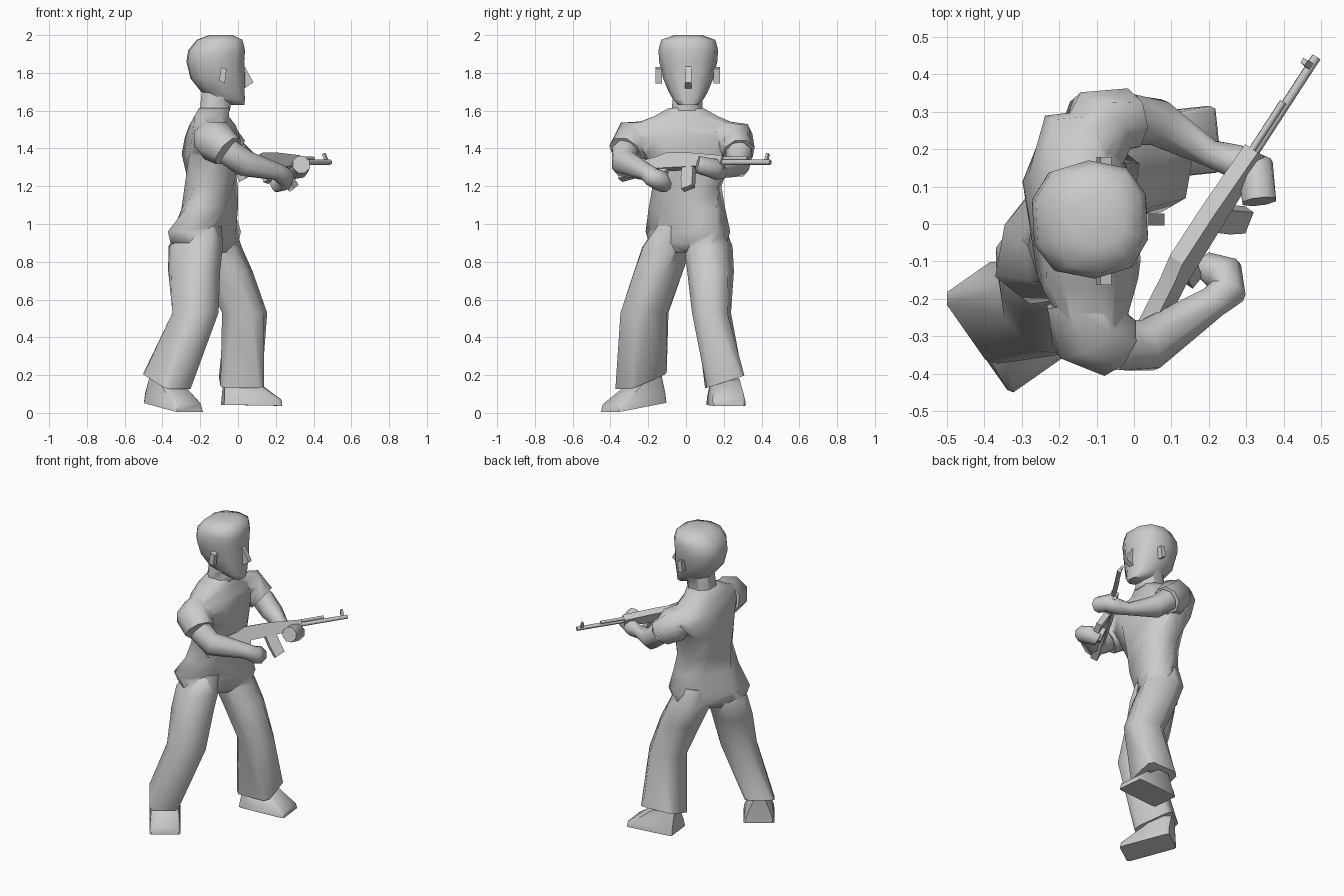
import bpy, bmesh, math
from mathutils import Matrix, Vector

if "Cube" in bpy.data.objects:
    bpy.data.objects.remove(bpy.data.objects["Cube"])

R = math.radians


def finish(name, bm, angle):
    bmesh.ops.recalc_face_normals(bm, faces=bm.faces[:])
    me = bpy.data.meshes.new(name)
    bm.to_mesh(me)
    bm.free()
    ob = bpy.data.objects.new(name, me)
    bpy.context.collection.objects.link(ob)
    smooth(ob, angle)
    return ob


def smooth(ob, angle):
    bpy.ops.object.select_all(action='DESELECT')
    ob.select_set(True)
    bpy.context.view_layer.objects.active = ob
    bpy.ops.object.shade_smooth_by_angle(angle=R(angle))


def merge(base, others):
    # weld overlapping parts into one skin
    for o in others:
        bpy.context.view_layer.objects.active = base
        m = base.modifiers.new("weld", 'BOOLEAN')
        m.operation, m.solver, m.object = 'UNION', 'EXACT', o
        bpy.ops.object.modifier_apply(modifier=m.name)
        bpy.data.objects.remove(o)
    smooth(base, 66)


def ring(mat, rx, ry, n=8, p=0.8):
    # rounded-box cross-section whose extents equal rx, ry
    pts = []
    k = math.cos(math.pi / n) ** p
    for i in range(n):
        a = (i + 0.5) * 2 * math.pi / n
        c, s = math.cos(a), math.sin(a)
        x = math.copysign(abs(c) ** p, c) * rx / k
        y = math.copysign(abs(s) ** p, s) * ry / k
        pts.append(mat @ Vector((x, y, 0)))
    return pts


def loft(name, rings, angle=66, caps=True):
    bm = bmesh.new()
    vs = [[bm.verts.new(q) for q in r] for r in rings]
    n = len(vs[0])
    for a, b in zip(vs, vs[1:]):
        for i in range(n):
            j = (i + 1) % n
            bm.faces.new((a[i], a[j], b[j], b[i]))
    if caps:
        bm.faces.new(vs[0])
    bm.faces.new(vs[-1])
    return finish(name, bm, angle)


def oval(x, y, z, rx, ry, yaw=0, tilt=0, roll=0, p=0.8, n=8):
    m = (Matrix.Translation((x, y, z)) @ Matrix.Rotation(R(yaw), 4, 'Z')
         @ Matrix.Rotation(R(tilt), 4, 'Y') @ Matrix.Rotation(R(roll), 4, 'X'))
    return ring(m, rx, ry, n, p)


def limb(name, path, caps=True):
    # path of (x, y, z, radius), rings square to the path
    pts = [Vector(q[:3]) for q in path]
    rings = []
    for i, q in enumerate(path):
        t = pts[min(i + 1, len(pts) - 1)] - pts[max(i - 1, 0)]
        m = Matrix.Translation(pts[i]) @ t.to_track_quat('Z', 'Y').to_matrix().to_4x4()
        rings.append(ring(m, q[3], q[3], 8, 1))
    return loft(name, rings, caps=caps)


def plate(name, outline, width, mat=Matrix()):
    # side outline in local x/z, extruded along local y
    bm = bmesh.new()
    a = [bm.verts.new(mat @ Vector((x, -width / 2, z))) for x, z in outline]
    b = [bm.verts.new(mat @ Vector((x, width / 2, z))) for x, z in outline]
    bm.faces.new(a)
    bm.faces.new(b)
    for i in range(len(a)):
        j = (i + 1) % len(a)
        bm.faces.new((a[i], a[j], b[j], b[i]))
    return finish(name, bm, 20)


# torso with pelvis, trouser legs and sleeves, welded into one outfit
outfit = loft("outfit", [
    oval(-.17, .01, .85, .09, .12, -38),
    oval(-.178, .01, .9, .122, .215, -38),
    oval(-.178, .01, .96, .125, .238, -38, p=.85),
    oval(-.15, .005, 1.08, .122, .195, -22),
    oval(-.142, .005, 1.2, .13, .175, -8),
    oval(-.14, .01, 1.37, .14, .235, 9, p=.7),
    oval(-.135, -.005, 1.46, .128, .305, 7, p=.75),
    oval(-.135, -.005, 1.52, .112, .29, 5),
    oval(-.14, .0, 1.57, .092, .17),
    oval(-.125, .0, 1.615, .08, .09)])
rear_leg = loft("rear_leg", [
    oval(-.19, -.06, .99, .1, .08, -36),
    oval(-.225, -.1, .88, .138, .112, -36),
    oval(-.232, -.145, .75, .132, .114, -40),
    oval(-.225, -.22, .53, .122, .11, -48),
    oval(-.375, -.238, .17, .125, .09, -55, 20, p=.3)])
front_leg = loft("front_leg", [
    oval(-.13, .1, 1.0, .1, .09, -20),
    oval(-.115, .118, .88, .122, .115, -20),
    oval(-.055, .13, .75, .122, .112, -15),
    oval(.035, .135, .53, .113, .095, -10),
    oval(.018, .205, .165, .115, .105, 3, 0, 18, p=.3)])
right_sleeve = limb("right_sleeve", [
    (-.14, -.2, 1.45, .095), (-.12, -.285, 1.44, .105), (-.055, -.322, 1.385, .085)])
left_sleeve = limb("left_sleeve", [
    (-.12, .19, 1.45, .095), (-.09, .265, 1.44, .1), (-.02, .28, 1.38, .08)])
merge(outfit, [rear_leg, front_leg, right_sleeve, left_sleeve])

# head and neck
neck = loft("neck", [oval(-.122, .005, 1.6, .08, .082),
                     oval(-.112, .012, 1.72, .078, .075)])
head = loft("head", [oval(cx, .012, z, rx, ry, 3, n=10) for z, cx, rx, ry in [
    (1.63, .0, .033, .05), (1.66, -.04, .075, .078), (1.70, -.08, .113, .1),
    (1.77, -.107, .142, .128), (1.86, -.12, .15, .148), (1.92, -.113, .147, .152),
    (1.975, -.097, .118, .138), (2.0, -.09, .06, .07)]])
merge(head, [neck])
plate("nose", [(.02, 1.84), (.037, 1.83), (.082, 1.75), (.03, 1.715)], .032,
      Matrix.Translation((0, .012, 0)))
for side, y in (("right", -.145), ("left", .162)):
    plate(side + "_ear", [(-.1, 1.76), (-.07, 1.745), (-.06, 1.82), (-.09, 1.83)], .035,
          Matrix.Translation((0, y, 0)))

# shoes
loft("rear_shoe", [
    oval(-.342, -.277, .03, .155, .093, -55, 9, p=.12),
    oval(-.344, -.275, .075, .152, .09, -55, 11, p=.2),
    oval(-.385, -.22, .18, .088, .072, -55, 18)], 50)
loft("front_shoe", [
    oval(.072, .212, .04, .155, .09, 6, 1, p=.12),
    oval(.072, .212, .075, .152, .088, 6, 2, p=.2),
    oval(.01, .205, .17, .085, .075, 6, 2, 10)], 50)

# arms with closed hands
limb("right_arm", [(-.055, -.32, 1.385, .07), (.035, -.325, 1.32, .068),
                   (.21, -.21, 1.275, .043), (.25, -.18, 1.25, .048),
                   (.24, -.135, 1.23, .052), (.19, -.11, 1.2, .035)], False)
limb("left_arm", [(-.02, .28, 1.38, .068), (.06, .272, 1.31, .062),
                  (.2, .19, 1.28, .036), (.27, .168, 1.28, .045),
                  (.325, .145, 1.295, .05), (.335, .06, 1.315, .045)], False)

# rifle, local x along the barrel with the muzzle at the origin
G = (Matrix.Translation((.488, .447, 1.327)) @ Matrix.Rotation(R(57), 4, 'Z')
     @ Matrix.Rotation(R(-25), 4, 'X'))


def rod(name, x0, x1, z, r):
    q = Matrix.Rotation(R(90), 4, 'Y')
    loft(name, [ring(G @ Matrix.Translation((x, 0, z)) @ q, r, r, 6, 1) for x in (x0, x1)])


rod("barrel", -.3, 0, 0, .012)
rod("gas_tube", -.3, -.15, .022, .009)
plate("rifle_body", [(-.3, .03), (-.3, -.025), (-.7, -.045), (-.92, -.105), (-.92, -.03),
                     (-.72, .02), (-.66, .045), (-.5, .045)], .045, G)
plate("magazine", [(-.54, -.035), (-.47, -.03), (-.455, -.09), (-.44, -.145),
                   (-.50, -.17), (-.525, -.1)], .035, G @ Matrix.Rotation(R(-4), 4, 'X'))
plate("pistol_grip", [(-.68, -.03), (-.63, -.03), (-.66, -.12), (-.7, -.11)], .03, G)
plate("front_sight", [(-.04, 0), (-.02, 0), (-.022, .05), (-.036, .05)], .015, G)
